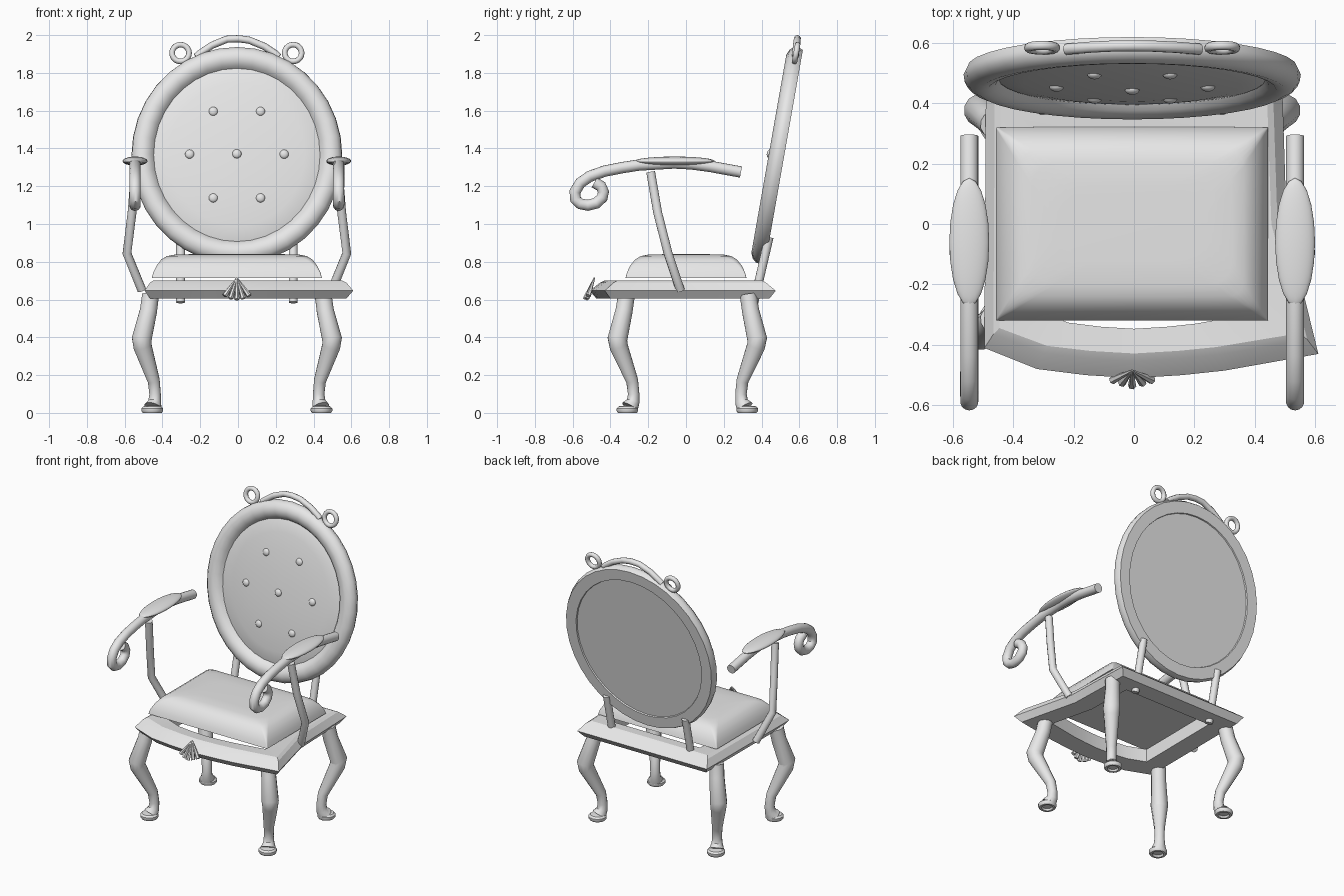
import bpy, bmesh, math
from mathutils import Vector, Matrix

cube = bpy.data.objects.get("Cube")
if cube:
    bpy.data.objects.remove(cube, do_unlink=True)

OFF = -0.006          # the symmetric parts sit slightly off centre
TILT = math.radians(-10)
BACK = Matrix.Translation((OFF, 0.48, 1.365)) @ Matrix.Rotation(TILT, 4, 'X')
TAU = 2 * math.pi

gray = bpy.data.materials.new("light_gray")
gray.use_nodes = True
COLOR = (0.8, 0.8, 0.8, 1)
gray.diffuse_color = COLOR
gray.node_tree.nodes["Principled BSDF"].inputs["Base Color"].default_value = COLOR


def finish(obj, name, angle=38):
    obj.name = name
    obj.data.materials.append(gray)
    bpy.ops.object.select_all(action='DESELECT')
    obj.select_set(True)
    bpy.context.view_layer.objects.active = obj
    bpy.ops.object.shade_smooth_by_angle(angle=math.radians(angle))
    return obj


def loft(name, rings, wrap=False, caps=True, matrix=None, angle=38):
    """Skin equal-length closed rings; wrap joins the last ring to the first."""
    bm = bmesh.new()
    rows = [[bm.verts.new(p) for p in ring] for ring in rings]
    n = len(rows[0])
    pairs = list(zip(rows, rows[1:])) + ([(rows[-1], rows[0])] if wrap else [])
    for a, b in pairs:
        for i in range(n):
            j = (i + 1) % n
            bm.faces.new((a[i], a[j], b[j], b[i]))
    if caps and not wrap:
        bm.faces.new(rows[0])
        bm.faces.new(rows[-1])
    bmesh.ops.recalc_face_normals(bm, faces=bm.faces)
    mesh = bpy.data.meshes.new(name)
    bm.to_mesh(mesh)
    bm.free()
    obj = bpy.data.objects.new(name, mesh)
    bpy.context.collection.objects.link(obj)
    if matrix:
        obj.matrix_world = matrix
    return finish(obj, name, angle)


def tube(name, path, sides=12, angle=38):
    """Round tube through (x, y, z, radius) points."""
    pts = [Vector(p[:3]) for p in path]
    rings, up = [], None
    for i, p in enumerate(pts):
        t = (pts[min(i + 1, len(pts) - 1)] - pts[max(i - 1, 0)]).normalized()
        up = t.orthogonal() if up is None else up - t * up.dot(t)
        up.normalize()
        side = t.cross(up)
        rings.append([p + path[i][3] * (up * math.cos(TAU * k / sides) + side * math.sin(TAU * k / sides))
                      for k in range(sides)])
    return loft(name, rings, angle=angle)


def ellipse(rx, rz, y, n=36):
    return [(rx * math.cos(TAU * k / n), y, rz * math.sin(TAU * k / n)) for k in range(n)]


def circle(r, z, n=16):
    return [(r * math.cos(TAU * k / n), r * math.sin(TAU * k / n), z) for k in range(n)]


def rounded_rect(hx, hy, r, z):
    ring = []
    for q, (sx, sy) in enumerate(((1, 1), (-1, 1), (-1, -1), (1, -1))):
        for k in range(6):
            a = (q + k / 5) * math.pi / 2
            ring.append((sx * (hx - r) + r * math.cos(a), sy * (hy - r) + r * math.sin(a), z))
    return ring


def ball(name, loc, scale, rot=0):
    bpy.ops.mesh.primitive_uv_sphere_add(segments=20, ring_count=12, location=loc, rotation=(rot, 0, 0))
    obj = bpy.context.object
    obj.scale = scale
    return finish(obj, name)


# Seat frame: bowed front rail, one flared front corner, open middle
outline = [(-0.495, -0.41), (-0.32, -0.48), (-0.16, -0.5), (0, -0.51), (0.16, -0.5), (0.3, -0.485),
           (0.61, -0.43), (0.505, 0), (0.49, 0.475), (-0.49, 0.475)]
section = [(0.94, 0.93, 0.605), (1, 1, 0.647), (0.94, 0.89, 0.69), (0.9, 0.84, 0.702),
           (0.68, 0.68, 0.695), (0.68, 0.68, 0.605)]
loft("seat_frame", [[(x * sx, y * sy, z) for x, y in outline] for sx, sy, z in section], wrap=True, angle=20)

# Cushion with a softly rounded top
cushion = [(0, 0.715), (0.008, 0.745), (0.025, 0.78), (0.05, 0.812), (0.08, 0.83), (0.12, 0.838), (0.2, 0.84)]
loft("seat_cushion", [[(x + OFF, y, z) for x, y, z in rounded_rect(0.45 - d, 0.32 - d, 0.004 + 0.6 * d, z)]
                      for d, z in cushion], angle=50)

# Tilted oval back frame, rounded in front and flat behind
rim = [(0.012, 0.04), (0, 0.015), (0.004, -0.01), (0.022, -0.03), (0.05, -0.042), (0.08, -0.038),
       (0.105, -0.022), (0.12, 0), (0.09, 0.03), (0.087, 0.04)]
loft("back_frame", [ellipse(0.558 - d, 0.583 - d, y) for d, y in rim], wrap=True, matrix=BACK)

# Padded panel, domed in front
dome = [(0.47, 0.031), (0.47, 0.01), (0.435, -0.006), (0.36, -0.018), (0.24, -0.029), (0.12, -0.035), (0.02, -0.037)]
loft("back_panel", [ellipse(r, r + 0.025, y) for r, y in dome], matrix=BACK)

# Seven upholstery buttons
for x, z in [(0, 0), (0.25, 0), (-0.25, 0), (0.125, 0.23), (-0.125, 0.23), (0.125, -0.235), (-0.125, -0.235)]:
    depth = -0.037 + 0.022 * (x * x + z * z) / 0.13
    ball("back_button", BACK @ Vector((x, depth, z)), (0.024, 0.016, 0.024), TILT)

# Carved crest and the two scroll rings on top of the back
crest = [(-0.222, 1.885), (-0.205, 1.9), (-0.14, 1.945), (-0.06, 1.978), (0, 1.981),
         (0.06, 1.973), (0.14, 1.94), (0.2, 1.9), (0.215, 1.885)]
tube("back_crest", [(x, 0.587 + 0.12 * (z - 1.96), z, 0.019) for x, z in crest], 10)
for s in (-1, 1):
    bpy.ops.mesh.primitive_torus_add(location=(s * 0.298 + OFF, 0.583, 1.905), rotation=(math.pi / 2 + TILT, 0, 0),
                                     major_radius=0.045, minor_radius=0.015,
                                     major_segments=20, minor_segments=10)
    finish(bpy.context.object, "crest_ring")

# Armrest centre line (y, z): rear end, level arm, then the curled scroll
arm = [(0.291, 1.275), (0.127, 1.305), (0.03, 1.318), (-0.063, 1.323), (-0.249, 1.312), (-0.34, 1.298),
       (-0.43, 1.28), (-0.51, 1.252), (-0.56, 1.217), (-0.588, 1.17), (-0.585, 1.13), (-0.56, 1.107),
       (-0.52, 1.099), (-0.475, 1.11), (-0.443, 1.14), (-0.437, 1.17), (-0.45, 1.2), (-0.485, 1.22)]
leg = [(0.457, 0.322, 0.625, 0.046), (0.468, 0.335, 0.54, 0.047), (0.504, 0.37, 0.39, 0.054),
       (0.5, 0.364, 0.355, 0.05), (0.44, 0.292, 0.17, 0.033), (0.433, 0.284, 0.1, 0.031),
       (0.435, 0.287, 0.06, 0.035), (0.444, 0.304, 0.03, 0.047)]
foot = [(0.03, 0.012), (0.036, 0), (0.05, 0), (0.057, 0.01), (0.057, 0.024), (0.046, 0.035), (0.02, 0.038)]

for s in (-1, 1):
    side = "left" if s > 0 else "right"
    tube(side + "_armrest", [(s * 0.539 + OFF, y, z, 0.03) for y, z in arm], 14)
    ball(side + "_arm_pad", (s * 0.539 + OFF, -0.06, 1.333), (0.066, 0.212, 0.024))
    # Bent strut from the frame up to the arm
    tube(side + "_arm_support", [(s * x + OFF, y, z, 0.024) for x, y, z in
                                 [(0.538, -0.187, 1.275), (0.555, -0.15, 1.06), (0.582, -0.095, 0.845),
                                  (0.503, -0.03, 0.65)]])
    # Post joining the seat to the oval back
    tube(side + "_back_post", [(s * 0.298 + OFF, 0.36, 0.585, 0.024), (s * 0.298 + OFF, 0.44, 0.93, 0.024)])
    # Curved legs on turned feet
    for t in (-1, 1):
        end = "_back" if t > 0 else "_front"
        tube(side + end + "_leg", [(s * x + OFF, t * y + 0.007, z, r) for x, y, z, r in leg])
        loft(side + end + "_foot", [circle(r, z) for r, z in foot],
             matrix=Matrix.Translation((s * 0.448 + OFF, t * 0.317 + 0.007, 0)))

# Small fan ornament on the front rail
for k in range(-2, 3):
    a = k * 0.3
    tip = (0.115 * math.sin(a) - 0.006, -0.535 + 0.009 * abs(k), 0.715 - 0.115 * math.cos(a))
    tube("front_fan", [(-0.006, -0.485, 0.715, 0.004), (*tip, 0.014)], 6, 30)
